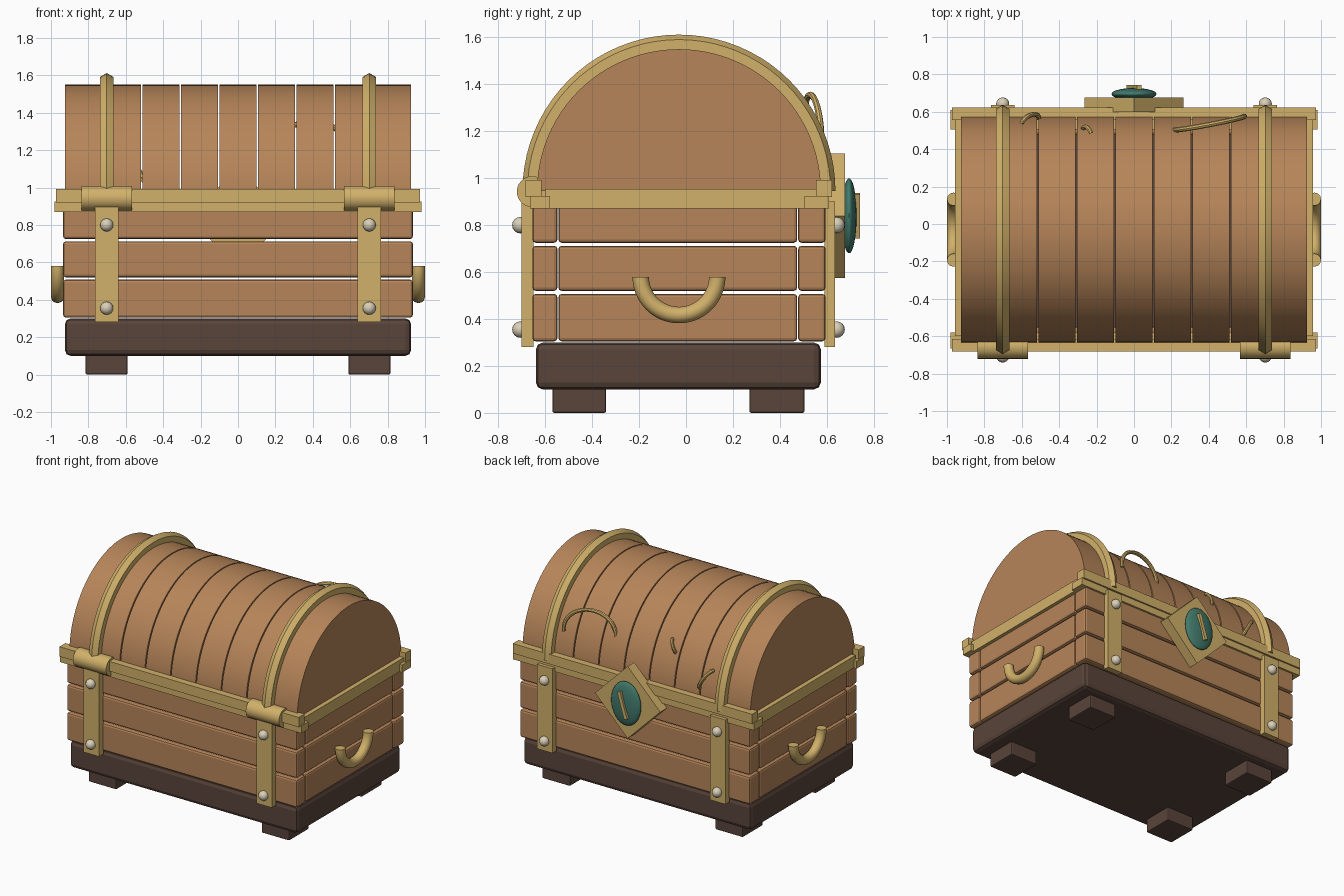
import bpy, bmesh, math
from mathutils import Vector, Matrix

if "Cube" in bpy.data.objects:
    bpy.data.objects.remove(bpy.data.objects["Cube"])


def mat(name, r, g, b):
    m = bpy.data.materials.new(name)
    m.diffuse_color = (r, g, b, 1)
    m.use_nodes = True
    m.node_tree.nodes["Principled BSDF"].inputs["Base Color"].default_value = m.diffuse_color
    return m


WOOD = mat("warm wood", .47, .235, .10)
DARK = mat("dark wood", .100, .058, .042)
GOLD = mat("brass", .64, .44, .145)
TEAL = mat("teal gem", .054, .195, .15)
PALE = mat("pale metal", .70, .63, .48)
CY, CZ, R = -.03, .945, .605      # lid axis and radius


def finish(name, bm, m, smooth=False, bevel=0, segs=2):
    bmesh.ops.recalc_face_normals(bm, faces=bm.faces)
    me = bpy.data.meshes.new(name)
    bm.to_mesh(me)
    bm.free()
    ob = bpy.data.objects.new(name, me)
    bpy.context.collection.objects.link(ob)
    me.materials.append(m)
    if bevel:
        mod = ob.modifiers.new("bevel", 'BEVEL')
        mod.width, mod.segments = bevel, segs
    if smooth:
        bpy.ops.object.select_all(action='DESELECT')
        ob.select_set(True)
        bpy.context.view_layer.objects.active = ob
        bpy.ops.object.shade_smooth_by_angle(angle=math.radians(40))
    return ob


def box(name, m, x, y, z, bevel=0, turn=0):
    """Box from (min, max) ranges, optionally turned about its own y axis."""
    bm = bmesh.new()
    size = Vector((x[1] - x[0], y[1] - y[0], z[1] - z[0]))
    mid = Vector((sum(x) / 2, sum(y) / 2, sum(z) / 2))
    M = Matrix.Translation(mid) @ Matrix.Rotation(turn, 4, 'Y') @ Matrix.Diagonal(size).to_4x4()
    bmesh.ops.create_cube(bm, size=1, matrix=M)
    return finish(name, bm, m, bevel=bevel)


def ball(name, m, c, r, seg=24):
    bm = bmesh.new()
    M = Matrix.Translation(c) @ Matrix.Diagonal(r).to_4x4()
    bmesh.ops.create_uvsphere(bm, u_segments=seg, v_segments=seg // 2, radius=1, matrix=M)
    return finish(name, bm, m, True)


def arc_tube(name, m, c, u, v, minor, a0=0, a1=math.pi, steps=32, sides=12):
    """Tube along an arc; u and v are the radius vectors of the arc."""
    bm = bmesh.new()
    c, u, v = Vector(c), Vector(u), Vector(v)
    n = u.cross(v).normalized()
    rings = []
    for i in range(steps + 1):
        a = a0 + (a1 - a0) * i / steps
        d = u * math.cos(a) + v * math.sin(a)
        t = (v * math.cos(a) - u * math.sin(a)).normalized()
        out = t.cross(n).normalized()
        rings.append([bm.verts.new(c + d + (out * math.cos(k) + n * math.sin(k)) * minor)
                      for k in (2 * math.pi * j / sides for j in range(sides))])
    for p, q in zip(rings, rings[1:]):
        for j in range(sides):
            k = (j + 1) % sides
            bm.faces.new((p[j], p[k], q[k], q[j]))
    bm.faces.new(rings[0])
    bm.faces.new(rings[-1])
    return finish(name, bm, m, True)


def lid_slat(name, x0, x1, solid):
    """Half round slat: a solid half disc at the ends, an arched shell between."""
    def half(r):
        return [(CY + r * math.cos(math.pi * i / 48), CZ + r * math.sin(math.pi * i / 48)) for i in range(49)]
    outer, inner = half(R), half(R - .04)
    bm = bmesh.new()
    if solid:
        faces = [bm.faces.new([bm.verts.new((x0, y, z)) for y, z in outer])]
    else:
        o = [bm.verts.new((x0, y, z)) for y, z in outer]
        n = [bm.verts.new((x0, y, z)) for y, z in inner]
        faces = [bm.faces.new((o[i], o[i + 1], n[i + 1], n[i])) for i in range(48)]
    ext = bmesh.ops.extrude_face_region(bm, geom=faces, use_keep_orig=True)
    bmesh.ops.translate(bm, vec=(x1 - x0, 0, 0),
                        verts=[g for g in ext["geom"] if isinstance(g, bmesh.types.BMVert)])
    return finish(name, bm, WOOD, True)


# Base tray and feet
box("base", DARK, (-.925, .925), (-.64, .575), (.10, .30), .03)
for sx in (-1, 1):
    for y in ((-.57, -.34), (.27, .505)):
        box("foot", DARK, sorted((sx * .59, sx * .815)), y, (0, .11), .008)

# Body planks, spaced apart
for z in ((.305, .507), (.52, .712), (.725, .90)):
    box("front_plank", WOOD, (-.935, .935), (-.655, -.548), z, .014)
    box("back_plank", WOOD, (-.935, .935), (.478, .595), z, .014)
    for sx in (-1, 1):
        box("side_plank", WOOD, sorted((sx * .83, sx * .932)), (-.544, .474), z, .014)

# Rim trim: two stacked strips front and back, one on each end
box("front_rim_lower", GOLD, (-.98, .98), (-.665, -.58), (.87, .925))
box("front_rim_upper", GOLD, (-.972, .972), (-.683, -.615), (.92, .992))
box("back_rim_lower", GOLD, (-.98, .98), (.505, .61), (.87, .925))
box("back_rim_upper", GOLD, (-.972, .972), (.555, .622), (.92, .992))
for sx in (-1, 1):
    box("side_rim", GOLD, sorted((sx * .88, sx * .958)), (-.60, .56), (.87, .955))

# Arched lid slats
pitch = 1.85 / 9
for i in range(9):
    x0 = -.925 + i * pitch
    lid_slat("lid_slat", x0 + (.004 if i else 0), x0 + pitch - (.004 if i < 8 else 0), i in (0, 8))

for sx in (-1, 1):
    x = sx * .702
    # Lid hoop
    arc_tube("lid_hoop", GOLD, (x, CY, CZ), (0, .625, 0), (0, 0, .625), .042, steps=40, sides=6)
    # Front hinge barrel
    bm = bmesh.new()
    M = Matrix.Translation((x, -.655, .943)) @ Matrix.Rotation(math.pi / 2, 4, 'Y')
    bmesh.ops.create_cone(bm, cap_ends=True, segments=24, radius1=.066, radius2=.066, depth=.27, matrix=M)
    finish("hinge_barrel", bm, GOLD, True)
    # Upright straps with rivets
    box("front_strap", GOLD, (x - .063, x + .063), (-.70, -.65), (.28, .90))
    box("back_strap", GOLD, (x - .063, x + .063), (.59, .635), (.28, .90))
    for z in (.355, .80):
        ball("front_rivet", PALE, (x, -.706, z), (.035, .035, .035), 16)
        ball("back_rivet", PALE, (x, .642, z), (.035, .035, .035), 16)
    # Carry handle
    arc_tube("handle", GOLD, (sx * .965, CY, .58), (0, .163, 0), (0, 0, -.163), .035)

# Lock plate, gem and slanted bar on the back
s = .265 / math.sqrt(2)
box("lock_plate", GOLD, (-s, s), (.60, .677), (.84 - s, .84 + s), turn=math.pi / 4)
ball("lock_gem", TEAL, (0, .695, .84), (.12, .032, .16), 32)
box("lock_bar", GOLD, (-.013, .013), (.715, .742), (.742, .938), turn=math.radians(17))

# Loose rings poking through the back of the lid
arc_tube("large_loop", GOLD, (.405, .54, 1.20), (.185, .035, 0), (-.01, -.01, .155), .014, -.2, math.pi + .2, sides=8)
arc_tube("small_loop", GOLD, (-.25, .485, 1.25), (.02, 0, .045), (-.01, .035, 0), .012, steps=12, sides=8)
arc_tube("bent_loop", GOLD, (-.555, .55, 1.11), (-.045, -.01, .07), (.01, .035, .01), .013, steps=14, sides=8)
